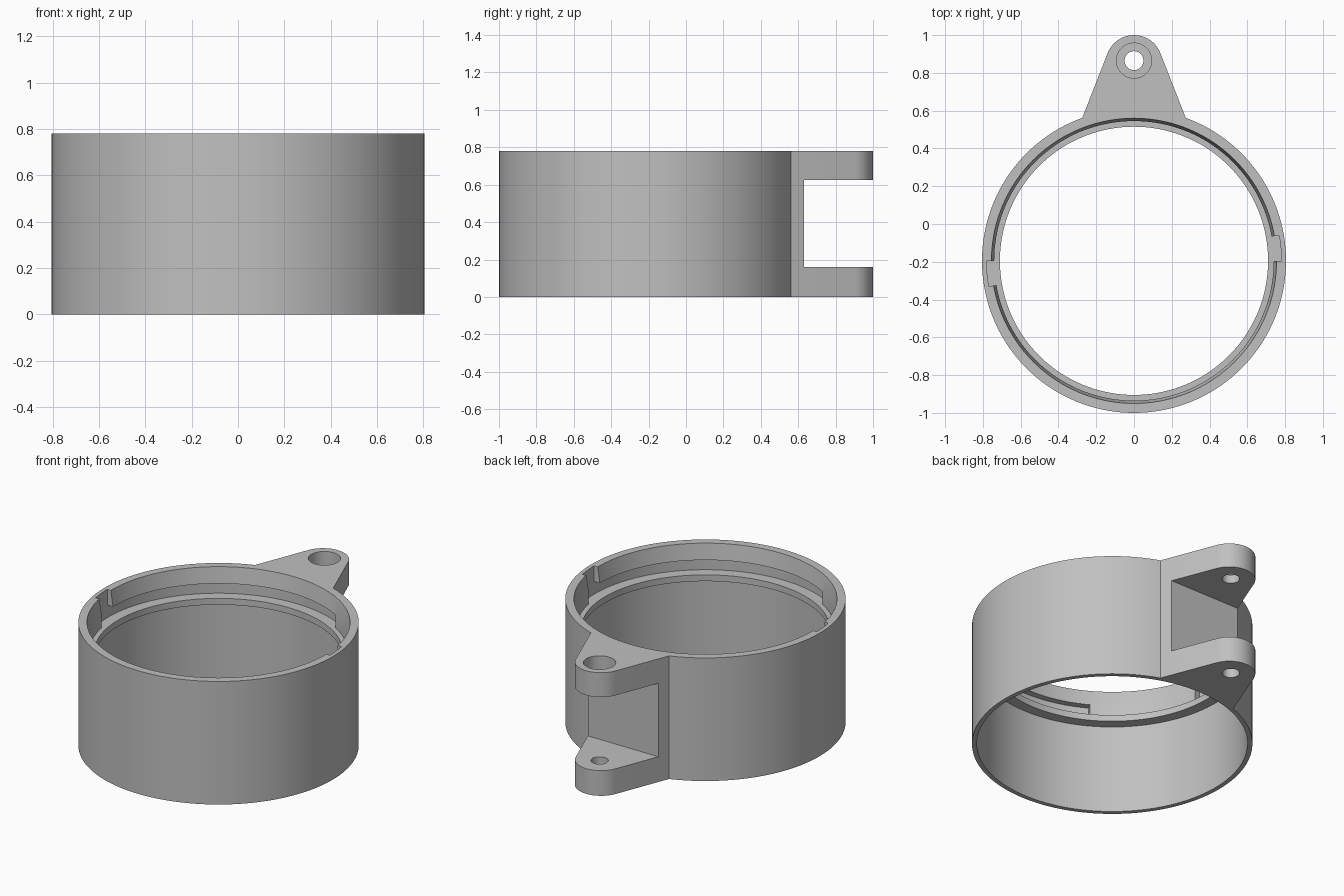
import bpy, bmesh, math

if "Cube" in bpy.data.objects:
    bpy.data.objects.remove(bpy.data.objects["Cube"])

CY = -0.195          # ring axis position in y
R, H = 0.805, 0.78   # ring outer radius and height
HOLE_Y = 0.865


def arc(radius, a0, a1, n, cy=CY):
    """Points along an arc, angles in degrees."""
    pts = []
    for i in range(n + 1):
        a = math.radians(a0 + (a1 - a0) * i / n)
        pts.append((radius * math.cos(a), cy + radius * math.sin(a)))
    return pts


def finish(name, bm):
    bmesh.ops.recalc_face_normals(bm, faces=bm.faces)
    mesh = bpy.data.meshes.new(name)
    bm.to_mesh(mesh)
    bm.free()
    ob = bpy.data.objects.new(name, mesh)
    bpy.context.collection.objects.link(ob)
    return ob


def prism(name, outline, z0, z1):
    """Extrude a flat outline between two heights."""
    bm = bmesh.new()
    face = bm.faces.new([bm.verts.new((x, y, z0)) for x, y in outline])
    ext = bmesh.ops.extrude_face_region(bm, geom=[face])
    for v in ext["geom"]:
        if isinstance(v, bmesh.types.BMVert):
            v.co.z = z1
    return finish(name, bm)


def lathe(name, profile, cy, n):
    """Closed solid of revolution; profile is (radius, z) from bottom to top."""
    bm = bmesh.new()
    rings = [[bm.verts.new((x, y, z)) for x, y in arc(r, 0, 360, n, cy)[:-1]]
             for r, z in profile]
    for lo, hi in zip(rings, rings[1:]):
        for i in range(n):
            j = (i + 1) % n
            bm.faces.new((lo[i], lo[j], hi[j], hi[i]))
    bm.faces.new(rings[0][::-1])
    bm.faces.new(rings[-1])
    return finish(name, bm)


def sector(name, r0, r1, a0, a1, z0, z1):
    n = max(4, round((a1 - a0) / 2.5))
    return prism(name, arc(r1, a0, a1, n) + arc(r0, a1, a0, n), z0, z1)


# Ring and hinge lug share one outline
outline = arc(R, 109.9, 430.1, 128) + arc(0.15, 21.5, 158.5, 32, 0.85)
body = prism("ring_housing", outline, 0, H)

cutters = [
    # Stepped bore with inner shelf and tapered mouth
    lathe("bore_cutter", [(0.777, -0.1), (0.777, 0.56), (0.71, 0.56), (0.71, 0.60),
                          (0.74, 0.60), (0.74, 0.68), (0.755, H), (0.758, 0.80)], CY, 144),
    # Gap between the two lug ears
    prism("gap_cutter", [(-0.5, 0.63), (0.5, 0.63), (0.5, 1.2), (-0.5, 1.2)], 0.16, 0.625),
    # Pin hole with wide recess in the upper ear
    lathe("pin_hole_cutter", [(0.05, -0.1), (0.05, 0.68), (0.093, 0.68), (0.093, 0.9)],
          HOLE_Y, 48),
]
# Twist-lock grooves and their entry notches on both sides
for start in (0, 180):
    cutters.append(sector("groove_cutter", 0.725, 0.78, start - 120, start + 5, 0.60, 0.68))
    cutters.append(sector("notch_cutter", 0.725, 0.78, start, start + 10, 0.60, 0.85))

bpy.context.view_layer.objects.active = body
body.select_set(True)
for c in cutters:
    mod = body.modifiers.new(c.name, "BOOLEAN")
    mod.operation = "DIFFERENCE"
    mod.solver = "EXACT"
    mod.object = c
    bpy.ops.object.modifier_apply(modifier=mod.name)
    bpy.data.objects.remove(c)

# Plain grey finish
mat = bpy.data.materials.new("grey")
mat.diffuse_color = (0.53, 0.53, 0.53, 1)
mat.use_nodes = True
mat.node_tree.nodes["Principled BSDF"].inputs["Base Color"].default_value = mat.diffuse_color
body.data.materials.clear()
body.data.materials.append(mat)
for p in body.data.polygons:
    p.material_index = 0
bpy.ops.object.shade_smooth_by_angle(angle=math.radians(30))
